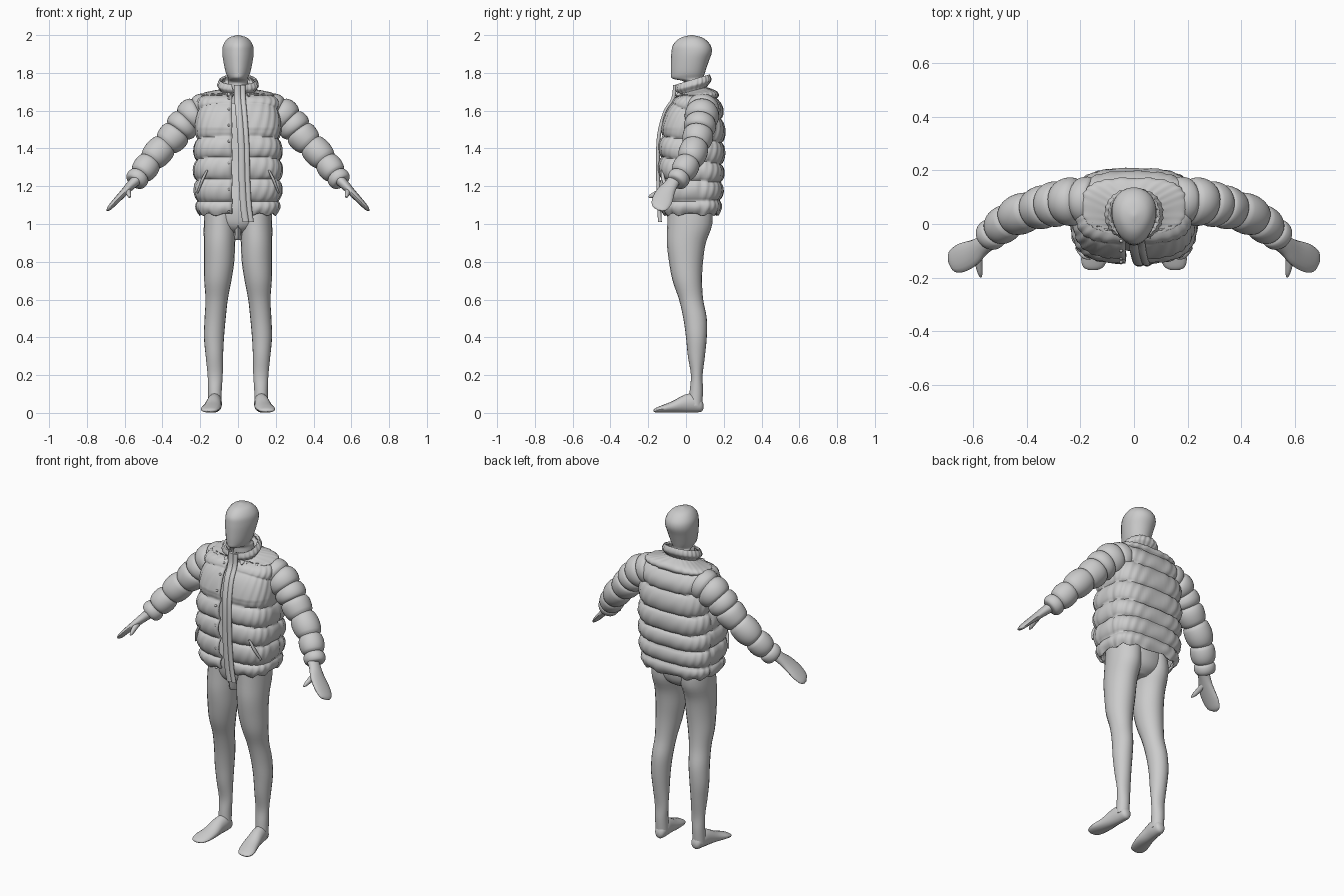
import bpy, bmesh, math
from mathutils import Vector, Matrix

if "Cube" in bpy.data.objects:
    bpy.data.objects.remove(bpy.data.objects["Cube"])

X, Y, Z = Vector((1, 0, 0)), Vector((0, 1, 0)), Vector((0, 0, 1))


def sample(keys, t):
    """Smooth interpolation through key rows, t counted in rows."""
    n = len(keys)
    i = min(int(t), n - 2)
    f = t - i
    k = lambda j: keys[max(0, min(n - 1, j))]
    return [b + .5 * f * ((c - a) + f * ((2 * a - 5 * b + 4 * c - d) + f * (3 * (b - c) + d - a)))
            for a, b, c, d in zip(k(i - 1), k(i), k(i + 1), k(i + 2))]


def build(name, rings, closed=True, caps=True, mirror=False, angle=50):
    """Skin a list of point rings into a mesh object."""
    bm = bmesh.new()
    vs = [[bm.verts.new(p) for p in r] for r in rings]
    n = len(vs[0])
    for r0, r1 in zip(vs, vs[1:]):
        for j in range(n if closed else n - 1):
            k = (j + 1) % n
            bm.faces.new((r0[j], r0[k], r1[k], r1[j]))
    if caps and closed:
        bm.faces.new(vs[0][::-1])
        bm.faces.new(vs[-1])
    return finish(name, bm, mirror, angle)


def finish(name, bm, mirror=False, angle=50):
    bmesh.ops.recalc_face_normals(bm, faces=bm.faces)
    me = bpy.data.meshes.new(name)
    bm.to_mesh(me)
    bm.free()
    ob = bpy.data.objects.new(name, me)
    bpy.context.collection.objects.link(ob)
    bpy.ops.object.select_all(action='DESELECT')
    ob.select_set(True)
    bpy.context.view_layer.objects.active = ob
    bpy.ops.object.shade_smooth_by_angle(angle=math.radians(angle))
    if mirror:
        m = ob.modifiers.new("mirror", 'MIRROR')
        m.use_mirror_merge = False
    return ob


def tube(name, keys, sides=16, steps=4, ref=Y, axis=None, egg=0, puffs=0, depth=0, mirror=False):
    """Tube through keys (x, y, z, radius a, radius b); puffs adds quilted bulges."""
    rings, total = [], (len(keys) - 1) * steps
    for s in range(total + 1):
        t = s / steps
        x, y, z, ra, rb = sample(keys, t)
        c = Vector((x, y, z))
        if axis is not None:
            T = axis
        else:
            p = Vector(sample(keys, max(0, t - .1))[:3])
            q = Vector(sample(keys, min(len(keys) - 1, t + .1))[:3])
            T = (q - p).normalized()
        a = ref.cross(T).normalized()
        b = T.cross(a)
        d = depth * (1 - math.sqrt(abs(math.sin(math.pi * puffs * s / total)))) if puffs else 0
        ring = []
        for j in range(sides):
            w = 2 * math.pi * j / sides
            ring.append(c + a * (max(ra - d, .001) * math.cos(w) * (1 + egg * math.sin(w)))
                        + b * (max(rb - d, .001) * math.sin(w)))
        rings.append(ring)
    return build(name, rings, mirror=mirror)


# Mannequin head and neck
tube("head", [(0, .05, 1.58, .06, .06), (0, .05, 1.72, .055, .055), (0, .045, 1.755, .053, .058),
              (0, .01, 1.77, .05, .082), (0, .01, 1.80, .064, .09), (0, .02, 1.86, .077, .10),
              (0, .03, 1.91, .083, .107), (0, .03, 1.95, .077, .098), (0, .03, 1.985, .05, .06),
              (0, .03, 2.0, .004, .005)], sides=24, axis=Z, egg=.15)

# Torso under the jacket, and the crotch panel
tube("torso", [(0, .02, .95, .05, .06), (0, .02, .98, .12, .10), (0, .02, 1.03, .172, .118),
               (0, .02, 1.12, .175, .12), (0, .03, 1.3, .16, .10), (0, .04, 1.55, .15, .09),
               (0, .05, 1.64, .08, .07)], sides=24, axis=Z)
tube("crotch_panel", [(0, -.03, .915, .016, .03), (0, -.03, .93, .02, .045), (0, -.02, 1.0, .024, .07)],
     sides=8, axis=Z)

# Legs and feet
tube("leg", [(.09, .02, 1.12, .085, .115), (.095, .02, 1.0, .086, .119), (.098, .002, .9, .083, .103),
             (.1, 0, .8, .08, .09), (.107, .007, .7, .072, .078), (.113, .027, .6, .059, .064),
             (.121, .048, .5, .056, .062), (.127, .055, .4, .053, .055), (.125, .055, .3, .046, .045),
             (.121, .057, .2, .04, .031), (.122, .055, .12, .036, .035), (.122, .05, .04, .036, .036)],
     sides=20, axis=Z, mirror=True)
tube("foot", [(.12, .092, .035, .012, .012), (.12, .08, .04, .034, .028), (.122, .04, .052, .05, .037),
              (.128, -.01, .048, .047, .04), (.135, -.07, .032, .031, .047), (.147, -.125, .021, .02, .05),
              (.152, -.16, .014, .012, .038), (.153, -.172, .012, .004, .015)], ref=X, axis=-Y, mirror=True)

# Hands
tube("hand", [(.52, -.05, 1.25, .03, .035), (.565, -.08, 1.207, .025, .037), (.605, -.11, 1.165, .02, .05),
              (.65, -.128, 1.118, .016, .054), (.68, -.135, 1.085, .012, .04),
              (.692, -.14, 1.072, .003, .012)], mirror=True)
tube("thumb", [(.58, -.09, 1.19, .018, .016), (.58, -.14, 1.168, .016, .015), (.575, -.18, 1.15, .012, .01),
               (.572, -.198, 1.142, .004, .004)], sides=10, ref=X, mirror=True)

# Quilted sleeves
tube("sleeve", [(.15, .085, 1.612, .085, .09), (.22, .085, 1.585, .095, .092), (.29, .075, 1.525, .087, .086),
                (.345, .062, 1.46, .082, .081), (.44, .03, 1.36, .075, .075), (.51, -.02, 1.27, .066, .066),
                (.55, -.055, 1.218, .056, .054)], sides=32, steps=14, puffs=7, depth=.017, mirror=True)

# Open quilted jacket body with collar: z, half width, front y, back y, squareness, collar tilt
rows = [(1.05, .208, -.122, .175, 3.2, 0), (1.10, .228, -.136, .192, 3.2, 0), (1.2, .236, -.145, .2, 3.2, 0),
        (1.3, .238, -.148, .204, 3.2, 0), (1.4, .235, -.147, .208, 3.2, 0), (1.5, .23, -.135, .208, 3.1, 0),
        (1.6, .223, -.105, .198, 3, 0), (1.66, .213, -.066, .182, 3, 0), (1.69, .185, -.043, .165, 2.8, .1),
        (1.705, .108, -.045, .128, 2.2, .25), (1.735, .11, -.06, .134, 2.2, .27),
        (1.765, .097, -.056, .126, 2.2, .3)]
seams_back = [1.03, 1.125, 1.22, 1.315, 1.43, 1.555, 1.665, 1.706, 1.79]
seams_front = [1.03, 1.12, 1.24, 1.355, 1.465, 1.64, 1.69, 1.706, 1.79]
COLS, STEPS = 110, 13


def puff(z, front):
    """0 on a seam, 1 on the crown of a bulge."""
    s = [b + (f - b) * front for b, f in zip(seams_back, seams_front)]
    for lo, hi in zip(s, s[1:]):
        if lo <= z <= hi:
            return math.sqrt(math.sin(math.pi * (z - lo) / (hi - lo)))
    return 0


def power(v, n):
    return math.copysign(abs(v) ** (2 / n), v)


rings = []
for s in range((len(rows) - 1) * STEPS + 1):
    z, hx, yf, yb, n, tilt = sample(rows, s / STEPS)
    a0 = math.asin((.032 / hx) ** (n / 2))
    a1 = math.asin((.02 / hx) ** (n / 2))
    ring = []
    for j in range(COLS + 1):
        u = a0 + (2 * math.pi - a0 - a1) * j / COLS      # from the right edge, around the back
        front = .5 + .5 * math.cos(u)
        deep = .024 * (1 - .6 * front if z > 1.5 else 1)
        d = deep * (1 - puff(z, front)) + .002 * math.sin(23 * u + 40 * z)
        if z < 1.6:
            d += .007 * math.exp(-((abs(u - math.pi) - 1.4) / .05) ** 2)   # side seams
        hy, cy = (yb - yf) / 2, (yb + yf) / 2
        y = cy - (hy - d) * power(math.cos(u), n)
        hem = .007 * math.sin(11 * u) * max(0, 1 - s / STEPS)
        ring.append((-(hx - d) * power(math.sin(u), n), y, z + tilt * (y - cy) + hem))
    rings.append(ring)
jacket = build("jacket_body", rings, closed=False)
thick = jacket.modifiers.new("thickness", 'SOLIDIFY')
thick.thickness = .014
thick.offset = -1

# Front zip placket: two long padded ribs
placket = [(.055, -.138, 1.01), (.043, -.143, 1.1), (.035, -.148, 1.25), (.032, -.148, 1.4),
           (.026, -.138, 1.5), (.018, -.108, 1.6), (.012, -.068, 1.665), (.01, -.058, 1.735)]
for name, dx, w in (("placket_inner_rib", -.014, .018), ("placket_outer_rib", .015, .014)):
    tube(name, [(x + dx, y, z, w, .01) for x, y, z in placket], sides=12, axis=Z)

# Pocket welts
tube("pocket_welt", [(.163, -.128, 1.285, .005, .006), (.19, -.118, 1.23, .008, .01),
                     (.215, -.09, 1.165, .005, .006)], sides=10, mirror=True)

# Snap buttons along the right front edge
bm = bmesh.new()
for x, y, z in [sample(placket, .7 + i * .88) for i in range(7)]:
    bmesh.ops.create_uvsphere(bm, u_segments=10, v_segments=6, radius=.007,
                              matrix=Matrix.Translation((-.048, y + .005, z)))
finish("snap_buttons", bm)
